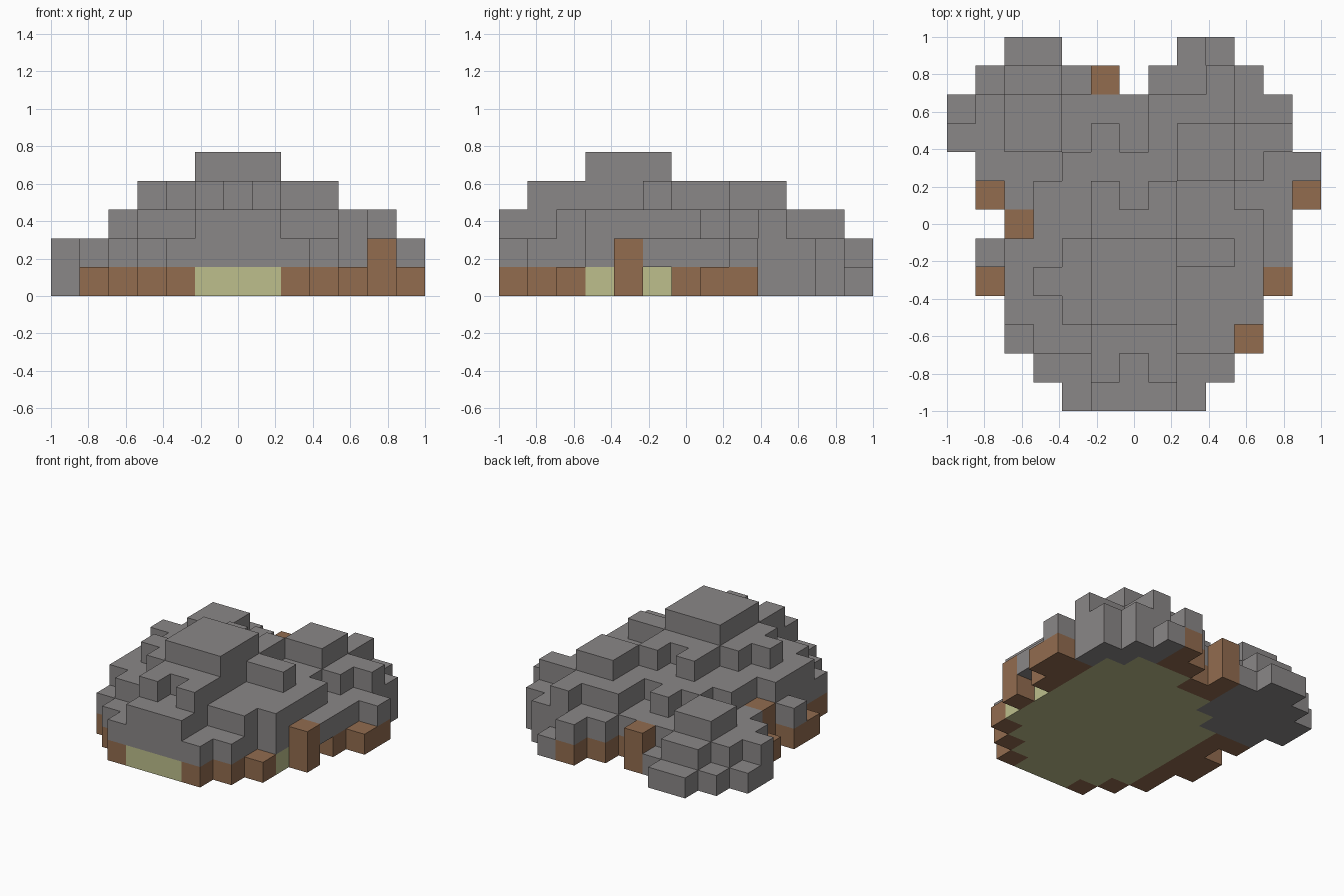
import bpy
import bmesh

cube = bpy.data.objects.get("Cube")
if cube:
    bpy.data.objects.remove(cube, do_unlink=True)

GRID = 13
SIZE = 2 / GRID


def make_material(name, color):
    mat = bpy.data.materials.new(name)
    mat.use_nodes = True
    rgba = (*color, 1)
    mat.diffuse_color = rgba
    mat.node_tree.nodes["Principled BSDF"].inputs["Base Color"].default_value = rgba
    return mat


stone = make_material("stone grey", (0.255, 0.242, 0.242))
earth = make_material("earth brown", (0.287, 0.15, 0.078))
straw = make_material("pale straw", (0.51, 0.52, 0.262))

parts = []
occupied = set()


def add_part(name, mat, level, boxes, tall=1):
    """Claim the free cells of inclusive boxes (x first, x last, y first, y last)."""
    cells = {(x, y, z)
             for x0, x1, y0, y1 in boxes
             for x in range(x0, x1 + 1)
             for y in range(y0, y1 + 1)
             for z in range(level, level + tall)} - occupied
    occupied.update(cells)
    parts.append((name, mat, cells))


def build_part(name, mat, cells):
    """Skin the cells, leaving out every face that touches another cell."""
    bm = bmesh.new()
    verts = {}

    def corner(p):
        if p not in verts:
            x, y, z = p
            verts[p] = bm.verts.new((x * SIZE - 1, y * SIZE - 1, z * SIZE))
        return verts[p]

    for cell in sorted(cells):
        for axis in range(3):
            u, v = (axis + 1) % 3, (axis + 2) % 3
            for side in (0, 1):
                near = list(cell)
                near[axis] += 1 if side else -1
                if tuple(near) in occupied:
                    continue
                loop = []
                for du, dv in ((0, 0), (1, 0), (1, 1), (0, 1)):
                    p = list(cell)
                    p[axis] += side
                    p[u] += du
                    p[v] += dv
                    loop.append(corner(tuple(p)))
                bm.faces.new(loop if side else loop[::-1])
    mesh = bpy.data.meshes.new(name)
    bm.to_mesh(mesh)
    bm.free()
    mesh.materials.append(mat)
    obj = bpy.data.objects.new(name, mesh)
    bpy.context.collection.objects.link(obj)


# Brown posts two cells tall
add_part("tall_posts", earth, 0,
         [(11, 11, 4, 4), (2, 2, 6, 6), (5, 5, 11, 11)], tall=2)

# Ground layer: brown rim, two grey rear lobes, straw core
add_part("base_rim", earth, 0, [
    (4, 4, 0, 0), (8, 8, 0, 0), (3, 3, 1, 1), (9, 9, 1, 1),
    (2, 2, 2, 3), (10, 10, 2, 2), (1, 2, 4, 5), (1, 2, 7, 7),
    (11, 11, 6, 6), (11, 12, 7, 8),
    (5, 6, 10, 10), (7, 8, 11, 11), (8, 8, 12, 12)])
add_part("rear_right_lobe", stone, 0, [
    (1, 3, 8, 8), (0, 4, 9, 10), (1, 4, 11, 11), (2, 3, 12, 12)])
add_part("rear_left_lobe", stone, 0, [
    (11, 11, 9, 10), (10, 10, 10, 11), (9, 9, 11, 12)])
add_part("base_core", straw, 0, [
    (5, 7, 0, 0), (4, 8, 1, 1), (3, 9, 2, 2), (3, 10, 3, 7),
    (4, 10, 8, 8), (5, 10, 9, 9), (7, 9, 10, 10)])

# Grey terraces stacked upward
add_part("lower_terrace", stone, 1, [
    (4, 8, 0, 0), (3, 9, 1, 1), (2, 9, 2, 2), (2, 10, 3, 4),
    (1, 11, 5, 5), (3, 11, 6, 6), (2, 11, 7, 7), (1, 12, 8, 8),
    (0, 11, 9, 9), (1, 11, 10, 10), (2, 3, 11, 11),
    (7, 10, 11, 11), (8, 8, 12, 12)])
add_part("middle_terrace", stone, 2, [
    (5, 7, 0, 1), (3, 9, 2, 2), (2, 10, 3, 5), (3, 10, 6, 6),
    (3, 9, 7, 7), (4, 10, 8, 8), (5, 5, 9, 9), (7, 11, 9, 9),
    (7, 9, 10, 10), (9, 9, 11, 11), (2, 3, 9, 10)])
add_part("upper_terrace", stone, 3, [
    (5, 5, 1, 1), (7, 7, 1, 1), (5, 7, 2, 6), (5, 5, 7, 7),
    (7, 7, 7, 7), (4, 4, 3, 5), (3, 3, 4, 4),
    (8, 9, 5, 5), (8, 9, 8, 9)])
add_part("summit", stone, 4, [(5, 7, 3, 5)])

for part in parts:
    build_part(*part)
